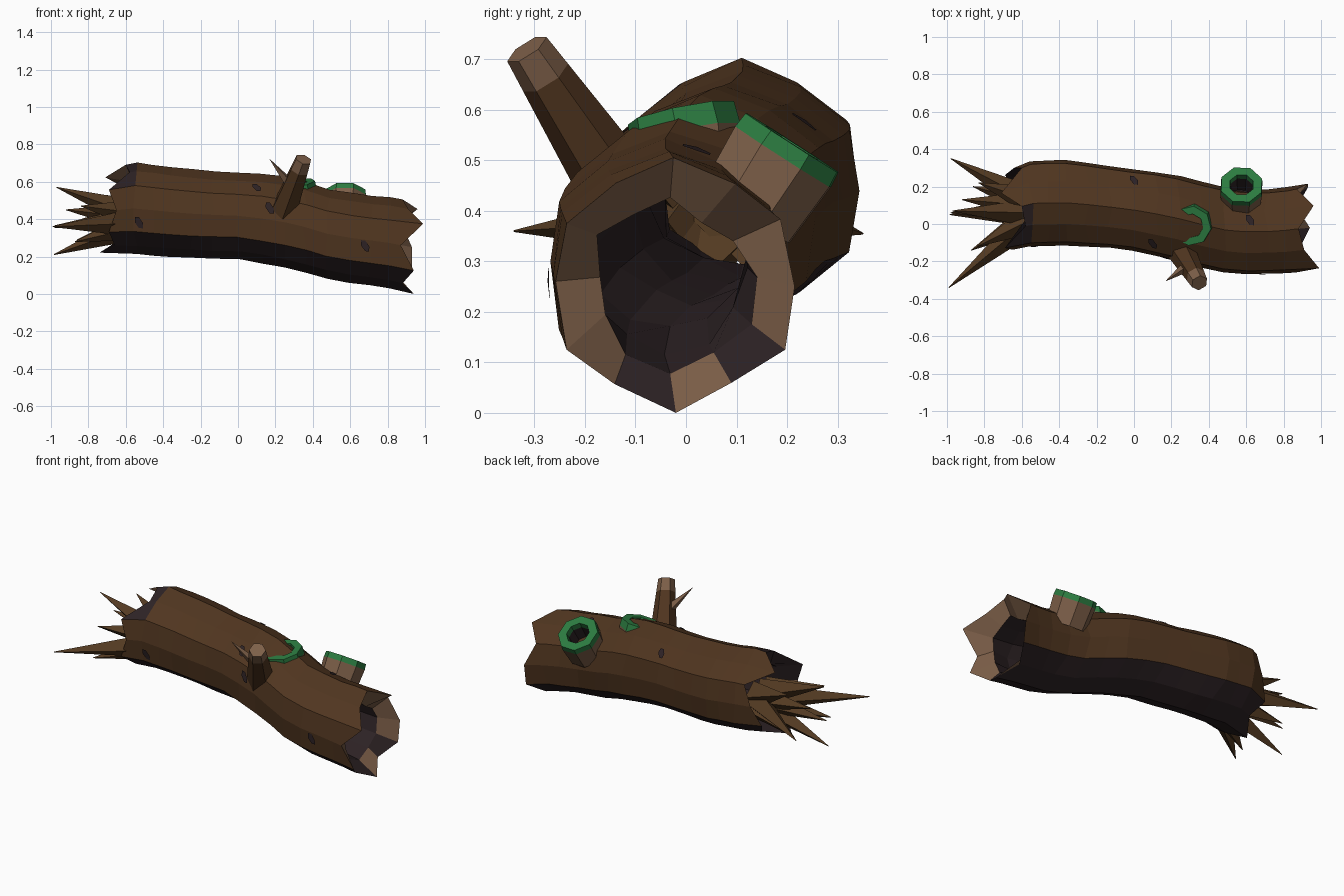
import bpy, bmesh, math, random
from mathutils import Vector, Matrix

if "Cube" in bpy.data.objects:
    bpy.data.objects.remove(bpy.data.objects["Cube"])

random.seed(4)

def mat(name, c):
    m = bpy.data.materials.new(name)
    m.diffuse_color = (*c, 1)
    m.use_nodes = True
    m.node_tree.nodes["Principled BSDF"].inputs["Base Color"].default_value = m.diffuse_color
    return m

BARK = mat("bark_brown", (0.080, 0.036, 0.014))
DARK = mat("dark_hollow", (0.026, 0.016, 0.018))
WOOD = mat("pale_wood", (0.205, 0.115, 0.066))
MOSS = mat("moss_green", (0.025, 0.200, 0.052))
SPLINT = mat("splinter_brown", (0.088, 0.043, 0.016))
MATS = [BARK, DARK, WOOD, MOSS, SPLINT]

def finish(name, bm, fix=True):
    if fix:
        bmesh.ops.recalc_face_normals(bm, faces=bm.faces)
    me = bpy.data.meshes.new(name)
    bm.to_mesh(me)
    bm.free()
    for m in MATS:
        me.materials.append(m)
    ob = bpy.data.objects.new(name, me)
    bpy.context.collection.objects.link(ob)
    return ob

# Spine of the log: x, centre y, centre z, radius
SPINE = [(-0.68, 0.07, 0.445, 0.222), (-0.55, 0.11, 0.458, 0.240), (-0.38, 0.115, 0.44, 0.238),
         (-0.2, 0.10, 0.425, 0.230), (0.0, 0.075, 0.418, 0.226), (0.2, 0.04, 0.395, 0.238),
         (0.35, 0.0, 0.36, 0.239), (0.5, -0.035, 0.315, 0.236), (0.65, -0.045, 0.293, 0.235),
         (0.8, -0.035, 0.275, 0.237), (0.92, -0.02, 0.25, 0.245)]
N = 12

def spine(x):
    for a, b in zip(SPINE, SPINE[1:]):
        if x <= b[0] or b is SPINE[-1]:
            t = min(1, (x - a[0]) / (b[0] - a[0]))
            return [p + (q - p) * t for p, q in zip(a, b)]

def ridge(deg):
    t = (deg / 30) % 2
    return 0.96 + 0.06 * (t if t <= 1 else 2 - t)

def surf(x, deg, k=1.0):
    _, y, z, r = spine(x)
    a = math.radians(deg)
    return Vector((x, y + r * k * math.cos(a), z + r * k * math.sin(a)))

def skin(bm, rings, rule):
    for i in range(len(rings) - 1):
        for j in range(N):
            k = (j + 1) % N
            f = bm.faces.new((rings[i][j], rings[i + 1][j], rings[i + 1][k], rings[i][k]))
            f.material_index = rule(i, j)

# Log: ridged bark tube, jagged pale rims and dark hollow
angles = [30 * j for j in range(N)]
right_tip = [0.93, 0.87, 0.96, 0.88, 0.91, 0.99, 0.87, 0.94, 0.88, 0.94, 0.87, 0.93]
left_tip = [-0.64, -0.60, -0.71, -0.60, -0.58, -0.69, -0.65, -0.69, -0.66, -0.74, -0.64, -0.69]
xs = [-0.55, -0.46, -0.36, -0.25, -0.13, 0.0, 0.12, 0.24, 0.36, 0.48, 0.6, 0.71, 0.81]
bm = bmesh.new()
rings = [[bm.verts.new(surf(x, a, ridge(a))) for x, a in zip(left_tip, angles)]]
for x in xs:
    rings.append([bm.verts.new(surf(x + random.uniform(-.015, .015), a,
                 ridge(a) + random.uniform(-.012, .012))) for a in angles])
rings.append([bm.verts.new(surf(x, a, ridge(a))) for x, a in zip(right_tip, angles)])

def bark_rule(i, j):
    underside = 7 <= j <= 10
    peeled = i == 0 and j in (3, 4)
    return 1 if underside or peeled else 0

skin(bm, rings, bark_rule)
mouth = [.72, .60, .52, .66, .60, .70, .58, .62, .74, .80, .72, .78]
inner = [[bm.verts.new(surf(.83, a, k)) for a, k in zip(angles, mouth)]]
for x in [0.7, 0.5, 0.3, 0.1, -0.1, -0.3, -0.45, -0.56]:
    inner.append([bm.verts.new(surf(x + random.uniform(-.02, .02), a, random.uniform(.62, .74)))
                  for a in angles])
skin(bm, [rings[-1], inner[0]], lambda i, j: 1 if j in (8, 10) else 2)
skin(bm, inner, lambda i, j: 1)
skin(bm, [inner[-1], rings[0]], lambda i, j: 2 if j in (1, 2, 6) else 1)
finish("hollow_log", bm)

# Tapered limb between two points
def limb(bm, p, q, r1, r2, n, m, mtip=None, tip=0.0):
    p, q = Vector(p), Vector(q)
    rot = (q - p).to_track_quat('Z', 'Y').to_matrix()
    stops = [0, 1 - tip, 1] if mtip is not None else [0, 1]
    rows = []
    for t in stops:
        r = r1 + (r2 - r1) * t
        c = p.lerp(q, t)
        rows.append([bm.verts.new(c + rot @ Vector((r * math.cos(2 * math.pi * j / n),
                    r * math.sin(2 * math.pi * j / n), 0))) for j in range(n)])
    for i in range(len(rows) - 1):
        for j in range(n):
            k = (j + 1) % n
            f = bm.faces.new((rows[i][j], rows[i][k], rows[i + 1][k], rows[i + 1][j]))
            f.material_index = mtip if i == 1 else m
    bm.faces.new(rows[0][::-1]).material_index = m
    bm.faces.new(rows[-1]).material_index = m if mtip is None else mtip

# Splinters bursting from the broken left end
bm = bmesh.new()
for base, tip in [((.13, .41), (-.98, .35, .355)), ((.02, .38), (-.99, -.34, .36)),
                  ((.06, .43), (-.97, .07, .57)), ((.06, .36), (-.985, .05, .21)),
                  ((.13, .44), (-.83, .22, .54)), ((.03, .36), (-.87, -.14, .28)),
                  ((.08, .39), (-.98, .06, .365)), ((.12, .36), (-.86, .2, .29)),
                  ((.02, .43), (-.84, -.12, .47)), ((.10, .41), (-.92, .13, .45))]:
    limb(bm, (-.56, *base), tip, 0.075, 0.002, 4, 4)
finish("end_splinters", bm)

# Branch stub with pale broken tip, and its twig
bm = bmesh.new()
limb(bm, (.245, -.13, .44), (.35, -.315, .72), 0.078, 0.046, 6, 0, 2, 0.2)
finish("branch_stub", bm)
bm = bmesh.new()
limb(bm, (.30, -.215, .56), (.17, -.305, .72), 0.035, 0.001, 4, 2)
finish("twig", bm)

# Hollow knots: profile spun around a tilted axis, mossy lip on top
def knot(name, centre, axis, R, r, depth, lip):
    bm = bmesh.new()
    M = Matrix.Translation(centre) @ Vector(axis).to_track_quat('Z', 'Y').to_matrix().to_4x4()
    prof = [(R * .92, -depth), (R, -lip), (R * .97, 0), (r, 0), (r * .95, -lip), (r * .85, -depth * .8)]
    n = 8
    rows = [[bm.verts.new(M @ Vector((a * math.cos(math.pi * (2 * j + 1) / n),
            a * math.sin(math.pi * (2 * j + 1) / n), h))) for j in range(n)] for a, h in prof]
    for i, m in enumerate([2, 3, 3, 3, 1]):
        for j in range(n):
            k = (j + 1) % n
            bm.faces.new((rows[i][j], rows[i][k], rows[i + 1][k], rows[i + 1][j])).material_index = m
    bm.faces.new(rows[-1]).material_index = 1
    finish(name, bm, False)

knot("mossy_knot", (.575, .21, .535), (.02, .54, .84), .12, .067, .17, .033)
knot("sunken_knot", (.305, -.01, .594), (-.12, -.2, .97), .112, .066, .10, .045)

# Dark bark scars laid just over the surface
bm = bmesh.new()
for x, deg in [(-.53, 198), (.10, 135), (.17, 165), (.68, 188), (.62, 74), (0, 45)]:
    vs = []
    for j in range(6):
        t = 2 * math.pi * j / 6
        d = deg + 8 * math.sin(t)
        vs.append(bm.verts.new(surf(x + .022 * math.cos(t) + .012 * math.sin(t), d, ridge(d) + .01)))
    bm.faces.new(vs[::-1]).material_index = 1
finish("bark_scars", bm, False)
